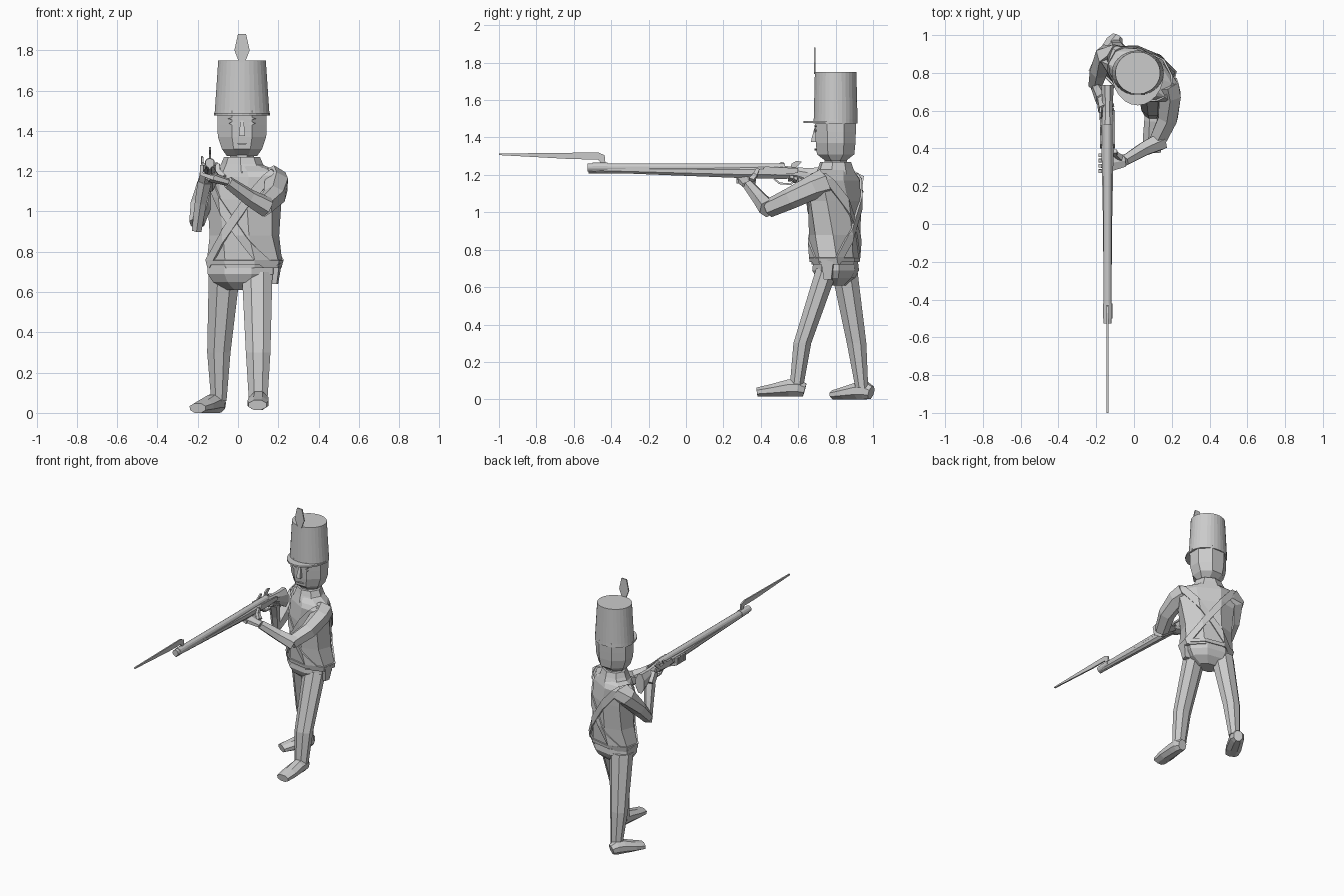
import bpy
import bmesh
import math
from mathutils import Vector, Matrix

if "Cube" in bpy.data.objects:
    bpy.data.objects.remove(bpy.data.objects["Cube"])

grey = bpy.data.materials.new("plain_grey")
grey.use_nodes = True
grey.diffuse_color = (.6, .6, .6, 1)
grey.node_tree.nodes["Principled BSDF"].inputs["Base Color"].default_value = grey.diffuse_color

UP = Vector((0, 0, 1))
FRONT = Vector((0, -1, 0))
LEFT = Vector((1, 0, 0))
BODY = Vector((.02, .8, 0))
TRUNK = Vector((.032, .795, 0))
GUN = Vector((-.14, 0, 1.24))


def turned(degrees):
    """Front direction turned toward the model's right."""
    return Matrix.Rotation(math.radians(-degrees), 3, "Z") @ FRONT


def finish(name, bm):
    bmesh.ops.recalc_face_normals(bm, faces=bm.faces)
    mesh = bpy.data.meshes.new(name)
    bm.to_mesh(mesh)
    bm.free()
    mesh.materials.append(grey)
    obj = bpy.data.objects.new(name, mesh)
    bpy.context.collection.objects.link(obj)
    return obj


def loft(points, sizes, facings, axis=None, sides=8):
    """Closed skin over rings; sizes are half widths across and along each facing."""
    bm = bmesh.new()
    rings = []
    last = len(points) - 1
    spread = 1 / math.cos(math.pi / sides)
    for i, (point, (width, depth), facing) in enumerate(zip(points, sizes, facings)):
        along = axis or (points[min(i + 1, last)] - points[max(i - 1, 0)]).normalized()
        across = along.cross(facing).normalized()
        outward = across.cross(along)
        ring = []
        for j in range(sides):
            angle = math.tau * (j + .5) / sides
            offset = across * math.cos(angle) * width + outward * math.sin(angle) * depth
            ring.append(bm.verts.new(point + offset * spread))
        rings.append(ring)
    for lower, upper in zip(rings, rings[1:]):
        for j in range(sides):
            k = (j + 1) % sides
            bm.faces.new((lower[j], lower[k], upper[k], upper[j]))
    bm.faces.new(rings[0])
    bm.faces.new(rings[-1])
    return bm


def limb(name, joints, start, end, flat=1, facing=UP, axis=None, sides=6):
    """Evenly tapering limb through its joints."""
    points = [Vector(joint) for joint in joints]
    steps = [i / (len(points) - 1) for i in range(len(points))]
    radii = [start + (end - start) * step for step in steps]
    sizes = [(radius, radius * flat) for radius in radii]
    return finish(name, loft(points, sizes, [facing] * len(points), axis, sides))


def column(name, rows, centre=BODY, facing=FRONT, sides=8):
    """Upright part from rows of height, half width and half depth."""
    points = [centre + UP * height for height, width, depth in rows]
    sizes = [(width, depth) for height, width, depth in rows]
    return finish(name, loft(points, sizes, [facing] * len(rows), UP, sides))


def plate(name, outline, thickness):
    """Flat outline thickened evenly to both sides."""
    bm = bmesh.new()
    face = bm.faces.new([bm.verts.new(point - thickness / 2) for point in outline])
    extruded = bmesh.ops.extrude_face_region(bm, geom=[face])["geom"]
    moved = [item for item in extruded if isinstance(item, bmesh.types.BMVert)]
    bmesh.ops.translate(bm, vec=thickness, verts=moved)
    return finish(name, bm)


def gun_plate(name, outline, x_offset, thickness=.01):
    points = [Vector((GUN.x + x_offset, y, z)) for y, z in outline]
    return plate(name, points, LEFT * thickness)


def gun_tube(name, back, front, radius, drop=0, sides=12):
    ends = [GUN + FRONT * reach - UP * drop for reach in (back, front)]
    return limb(name, ends, radius, radius, sides=sides)


# Coat rows: height, half width, half depth, turn; the trunk twists toward the shoulders
COAT = [(.72, .17, .112, 10), (.76, .18, .116, 12), (.88, .165, .122, 20), (1.06, .182, .12, 28),
        (1.17, .205, .105, 30), (1.2, .17, .095, 30), (1.23, .09, .075, 30)]


def coat_mesh(grow):
    points = [TRUNK + UP * (height + grow * (height > 1)) for height, width, depth, turn in COAT]
    sizes = [(width + grow, depth + grow) for height, width, depth, turn in COAT]
    return loft(points, sizes, [turned(turn) for height, width, depth, turn in COAT], UP)


# Belts cut from a slightly larger shell of the coat
def belt(name, normal, height, half_width):
    bm = coat_mesh(.008)
    for side in (normal, -normal):
        bmesh.ops.bisect_plane(bm, geom=bm.verts[:] + bm.edges[:] + bm.faces[:], clear_outer=True,
                               plane_co=TRUNK + UP * height + side * half_width, plane_no=side)
    solid = finish(name, bm).modifiers.new("thickness", "SOLIDIFY")
    solid.thickness = .012


CHEST = turned(30)
HIPS = turned(10)
chest_side = UP.cross(CHEST)
finish("coat", coat_mesh(0))
belt("waist_belt", UP, .745, .012)
for label, shoulder in (("left", chest_side), ("right", -chest_side)):
    belt(label + "_cross_belt", (shoulder * .8 - UP * .6).normalized(), .94, .022)
column("pelvis", [(.61, .07, .05), (.65, .14, .095), (.69, .165, .115), (.73, .165, .11)], facing=HIPS)
column("collar", [(1.19, .13, .1), (1.235, .1, .085), (1.27, .085, .075)], facing=CHEST)
column("neck", [(1.2, .06, .06), (1.3, .06, .06)])
column("hip_pouch", [(.64, .018, .02), (.75, .035, .035)], Vector((.178, .76, 0)), HIPS, sides=4)

# Head and face
column("head", [(1.275, .075, .055), (1.31, .1, .1), (1.37, .12, .106), (1.43, .122, .108), (1.5, .122, .11)])
column("nose", [(1.375, .016, .026), (1.395, .014, .022), (1.45, .008, .008)],
       BODY + FRONT * .106, sides=4)


def face_mark(name, offset, height, half_width, half_height):
    middle = BODY + FRONT * .108 + LEFT * offset + UP * height
    corners = [LEFT * half_width, UP * half_height, -LEFT * half_width, -UP * half_height]
    plate(name, [middle + corner for corner in corners], FRONT * .009)


face_mark("mouth", 0, 1.335, .03, .005)
for label, offset in (("left", .047), ("right", -.047)):
    face_mark(label + "_eye", offset, 1.437, .02, .009)
    face_mark(label + "_brow", offset, 1.46, .024, .006)

# Tall hat, visor and plume
column("hat", [(1.475, .137, .118), (1.5, .135, .117), (1.75, .118, .111)], sides=32)
visor_angles = [math.pi * step / 12 for step in range(13)]
plate("visor", [BODY + UP * 1.483 + LEFT * .138 * math.cos(angle) + FRONT * .172 * math.sin(angle)
                for angle in visor_angles], UP * .012)
plume_half = [(.015, 1.74), (.038, 1.8), (.02, 1.88)]
plume_outline = plume_half + [(-across, height) for across, height in reversed(plume_half)]
plate("plume", [BODY + FRONT * .112 + LEFT * across + UP * height for across, height in plume_outline],
      FRONT * .009)

# Legs in stride, each with the same shoe
limb("left_leg", [(.095, .755, .7), (.1, .622, .3), (.1, .59, .06)], .076, .046, flat=.78,
     facing=FRONT, axis=UP, sides=8)
limb("right_leg", [(-.067, .845, .7), (-.095, .912, .3), (-.095, .94, .06)], .078, .038, flat=.9,
     facing=FRONT, axis=UP, sides=8)


def shoe(name, heel, toe):
    heel, toe = Vector(heel), Vector(toe)
    shape = [(0, .03, .035), (.15, .046, .046), (.35, .048, .045), (.7, .052, .033), (1, .045, .024)]
    points = [heel.lerp(toe, part) + UP * height for part, width, height in shape]
    sizes = [(width, height) for part, width, height in shape]
    finish(name, loft(points, sizes, [UP] * len(shape)))


shoe("left_shoe", (.105, .635, .015), (.097, .38, .015))
shoe("right_shoe", (-.088, .99, 0), (-.2, .79, 0))

# Arms: the left one supports the barrel, the right one is at the trigger
left_elbow = Vector((.125, .44, 1.02))
left_wrist = Vector((-.05, .335, 1.145))
right_elbow = Vector((-.205, .735, .94))
right_wrist = Vector((-.165, .655, 1.15))
limb("left_upper_arm", [(.17, .74, 1.16), (.19, .68, 1.135), (.18, .56, 1.075), left_elbow], .064, .043)
limb("left_forearm", [left_elbow + LEFT * .02, left_elbow.lerp(left_wrist, .4), left_wrist], .045, .027)
limb("left_palm", [left_wrist, left_wrist + Vector((-.09, -.015, .027))], .032, .045, flat=.5)
limb("right_upper_arm", [(-.1, .88, 1.16), (-.145, .89, 1.13), (-.185, .81, 1.03), right_elbow], .068, .034)
limb("right_forearm", [right_elbow - UP * .035, right_elbow.lerp(right_wrist, .5), right_wrist], .024, .034,
     facing=FRONT)
limb("right_palm", [right_wrist, right_wrist + Vector((.01, -.05, .06))], .03, .032, facing=FRONT)
for finger in range(4):
    knuckle = GUN + Vector((.02, .28 + finger * .028, -.075))
    bend = knuckle + Vector((-.06, 0, .02))
    limb(f"left_finger_{finger}", [knuckle, bend, bend + UP * .045], .011, .009, facing=FRONT, sides=4)
    knuckle = GUN + Vector((-.035, .575 + finger * .022, -.04 - finger * .008))
    bend = knuckle + Vector((.035, -.02, -.025))
    limb(f"right_finger_{finger}", [knuckle, bend, bend + Vector((.03, .01, .015))], .01, .009,
         facing=FRONT, sides=4)
thumb = GUN + Vector((.07, .35, -.07))
limb("left_thumb", [thumb, thumb + Vector((-.028, .02, .03)), thumb + Vector((-.03, .035, .065))], .014, .009,
     facing=FRONT, sides=4)

# Musket stock from rows of y, drop below the barrel line, half width and half height
STOCK = [(-.48, .01, .02, .016), (0, .02, .024, .025), (.3, .024, .03, .033), (.5, .024, .034, .037),
         (.59, .03, .026, .03), (.65, .045, .028, .042), (.735, .07, .034, .07)]
stock_points = [GUN - FRONT * y - UP * drop for y, drop, width, height in STOCK]
stock_sizes = [(width, height) for y, drop, width, height in STOCK]
finish("musket_stock", loft(stock_points, stock_sizes, [UP] * len(STOCK), -FRONT))

# Barrel, fittings and bayonet
gun_tube("musket_barrel", -.53, .527, .022)
gun_tube("ramrod", -.1, .52, .006, drop=.025, sides=6)
gun_tube("bayonet_socket", .42, .5, .025)
lock_outline = [(.4, 1.21), (.46, 1.2), (.6, 1.21), (.6, 1.235), (.42, 1.245)]
gun_plate("lock_plate", lock_outline, -.034)
gun_plate("side_plate", lock_outline, .034)
gun_plate("hammer", [(.55, 1.21), (.6, 1.25), (.62, 1.27), (.59, 1.275), (.565, 1.26)], -.038)
gun_plate("frizzen", [(.46, 1.235), (.51, 1.235), (.525, 1.265), (.51, 1.27)], -.036)
guard = [GUN - FRONT * y - UP * drop for y, drop in ((.47, .06), (.5, .085), (.56, .09), (.59, .06))]
limb("trigger_guard", guard, .008, .008, flat=.6, sides=4)
gun_plate("bayonet_blade", [(-.43, 1.255), (-.435, 1.305), (-.47, 1.32), (-1, 1.314), (-1, 1.306),
                            (-.6, 1.284), (-.47, 1.283), (-.45, 1.255)], 0)
